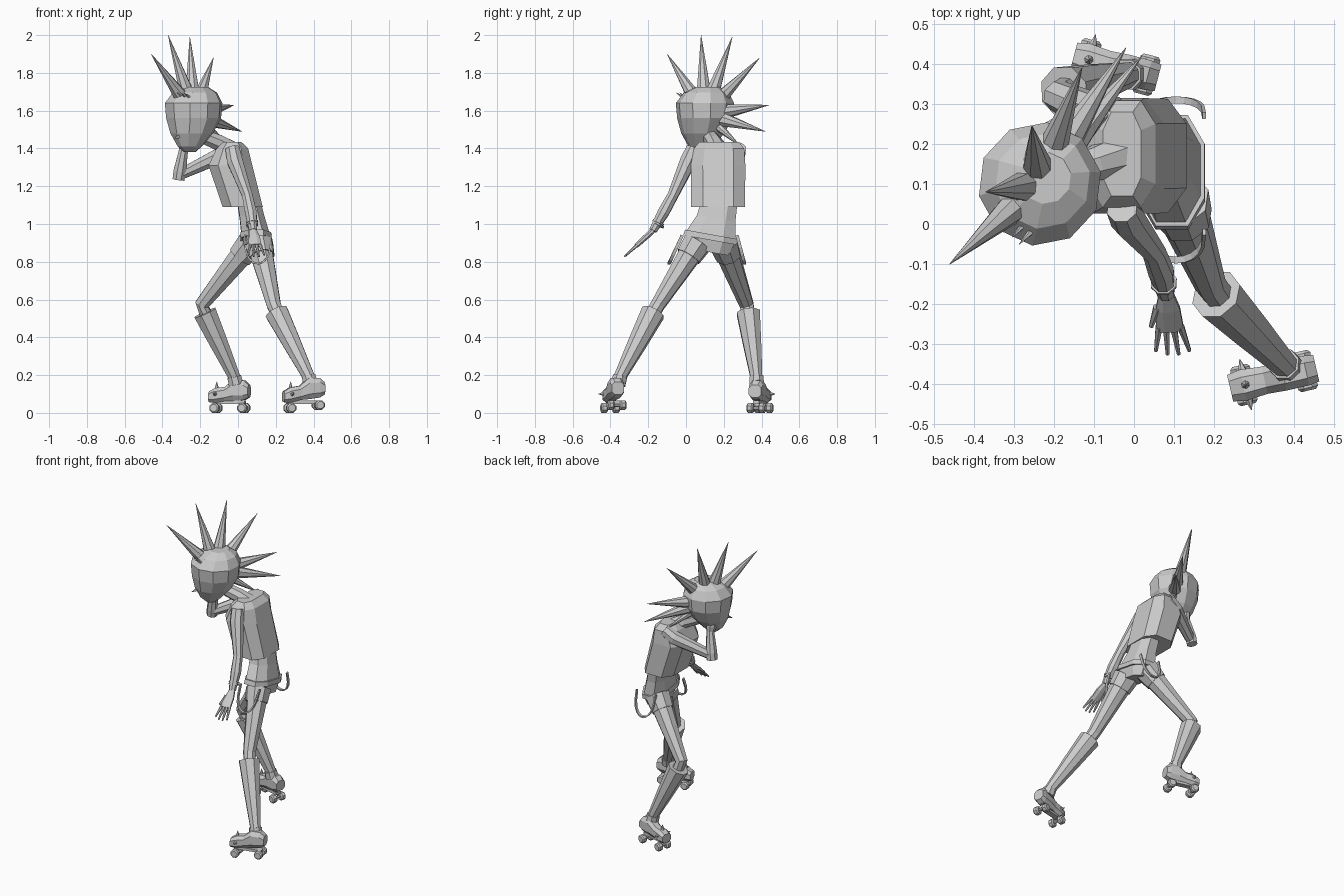
import bpy
import bmesh
import math
from mathutils import Vector

default_cube = bpy.data.objects.get("Cube")
if default_cube:
    bpy.data.objects.remove(default_cube, do_unlink=True)

grey = bpy.data.materials.new("plain grey")
grey.use_nodes = True
grey_colour = (.6, .6, .6, 1)
grey.diffuse_color = grey_colour
grey.node_tree.nodes["Principled BSDF"].inputs["Base Color"].default_value = grey_colour

UP = Vector((0, 0, 1))
ACROSS = Vector((0, 1, 0))


def signed_power(value, power):
    return math.copysign(abs(value) ** power, value)


def loft(name, path, radii, sides=8, side=ACROSS, axis=None, squareness=1.0):
    """Skin rings along a path; a radius is a number or (along side, across side)."""
    path = [Vector(point) for point in path]
    bm = bmesh.new()
    rings = []
    for index, point in enumerate(path):
        after = path[min(index + 1, len(path) - 1)]
        before = path[max(index - 1, 0)]
        tangent = Vector(axis).normalized() if axis else (after - before).normalized()
        u = Vector(side) - tangent * tangent.dot(Vector(side))
        u.normalize()
        v = tangent.cross(u)
        radius = radii[index]
        a, b = radius if isinstance(radius, tuple) else (radius, radius)
        ring = []
        for step in range(sides):
            angle = math.tau * (step + .5) / sides
            c = signed_power(math.cos(angle), squareness)
            s = signed_power(math.sin(angle), squareness)
            ring.append(bm.verts.new(point + u * a * c + v * b * s))
        rings.append(ring)
    for lower, upper in zip(rings, rings[1:]):
        for step in range(sides):
            following = (step + 1) % sides
            bm.faces.new((lower[step], lower[following], upper[following], upper[step]))
    bm.faces.new(rings[0])
    bm.faces.new(rings[-1])
    bmesh.ops.recalc_face_normals(bm, faces=bm.faces)
    mesh = bpy.data.meshes.new(name)
    bm.to_mesh(mesh)
    bm.free()
    mesh.materials.append(grey)
    part = bpy.data.objects.new(name, mesh)
    bpy.context.collection.objects.link(part)
    return part


def spike(name, base, tip, radius, sides=8):
    return loft(name, [base, tip], [radius, .001], sides, side=(.6, -.7, .1))


# Head: tapered egg turned towards the front right
head_centre = Vector((-.235, .1, 1.58))
facing = Vector((-.68, -.73, 0)).normalized()
head_side = UP.cross(facing)
head_levels = [(-.2, .03, .03), (-.17, .03, .065), (-.1, .015, .115), (-.02, 0, .148),
               (.06, 0, .155), (.115, -.01, .12), (.145, -.02, .065)]
loft("head", [head_centre + UP * height + facing * shift for height, shift, _ in head_levels],
     [radius for _, _, radius in head_levels], sides=10, side=head_side, axis=UP)
nose_root = head_centre + facing * .08 - UP * .1
spike("nose", nose_root, nose_root + facing * .07 - UP * .03, .025, sides=4)

# Crest of hair spikes from forehead to nape
crest_tips = [(-.46, -.1, 1.9), (-.37, .08, 2), (-.255, .245, 1.99), (-.13, .39, 1.88),
              (-.02, .44, 1.63), (.02, .42, 1.49), (-.05, .29, 1.41)]
for number, tip in enumerate(crest_tips):
    outward = (Vector(tip) - head_centre).normalized()
    spike(f"hair_spike_{number}", head_centre + outward * .12, tip, .04 if number < 6 else .025)

# Small brow spikes
for offset in (-.025, 0, .025):
    root = head_centre + facing * .1 + head_side * (.04 + offset) + UP * .09
    spike("brow_spike", root, root + facing * .045 + UP * .025, .009, sides=5)

# Neck, torso and hips
loft("neck", [(-.04, .17, 1.39), (-.1, .15, 1.43), (-.2, .12, 1.47)], [.055, .045, .04])
loft("jacket", [(.025, .17, 1.09), (-.04, .17, 1.31), (-.03, .175, 1.4), (-.03, .175, 1.435)],
     [(.15, .112), (.152, .122), (.14, .088), (.11, .05)], axis=UP, squareness=.65)
hip_axis = (0, .18, 1)
loft("hips", [(.1, .13, .85), (.095, .13, .93), (.075, .16, 1.03), (.055, .18, 1.13)],
     [(.1, .06), (.145, .08), (.11, .07), (.1, .065)], axis=hip_axis, squareness=.8)
loft("belt", [(.095, .127, .915), (.095, .133, .945)], [(.153, .088), (.15, .086)],
     axis=hip_axis, squareness=.8)

# Straps hanging in loops on both hips
for name, y, lean in (("left", -.02, -.07), ("right", .27, .04)):
    loop_path = []
    for step in range(11):
        angle = math.pi * step / 10
        drop = math.sin(angle) ** .7
        loop_path.append((.105 + .07 * math.cos(angle), y + lean * drop, .94 - .15 * drop))
    loft(f"{name}_strap", loop_path, [(.012, .006)] * 11, sides=4)

# Legs, boots and skates
legs = {
    "left": dict(hip=(.11, .06, .9), knee=(.19, -.15, .57), cuff=(.205, -.175, .53),
                 ankle=(.385, -.36, .17), heel=(.455, -.36, 0), toe=(.24, -.41, 0), lift=.015),
    "right": dict(hip=(.07, .2, .9), knee=(-.19, .32, .575), cuff=(-.175, .33, .53),
                  ankle=(-.01, .375, .17), heel=(.06, .365, 0), toe=(-.15, .42, 0), lift=0),
}
for name, leg in legs.items():
    hip, knee, cuff, ankle = (Vector(leg[key]) for key in ("hip", "knee", "cuff", "ankle"))
    heel, toe, lift = Vector(leg["heel"]), Vector(leg["toe"]), leg["lift"]
    loft(f"{name}_shorts_leg", [hip, hip.lerp(knee, .22)], [.08, .07])
    loft(f"{name}_thigh", [hip, hip.lerp(knee, .5), knee, cuff.lerp(ankle, .1)],
         [.07, .055, .04, .038])
    loft(f"{name}_boot_shaft", [cuff, cuff.lerp(ankle, .45), ankle], [.066, .052, .032])
    loft(f"{name}_ankle_cuff", [ankle.lerp(cuff, .06), ankle - UP * .02], [.04, .042])
    # Shoe sections run from heel to toe: fraction, height, half width, half height
    stride = toe - heel
    across = UP.cross(stride).normalized()
    sections = [(0, .115, .036, .035), (.12, .12, .04, .055), (.38, .12, .04, .06),
                (.6, .1, .037, .04), (.85, .092, .042, .042), (1, .085, .036, .03)]
    loft(f"{name}_shoe",
         [heel + stride * part + UP * (height + lift * (1 - part)) for part, height, _, _ in sections],
         [(width, tall) for _, _, width, tall in sections],
         side=across, axis=stride, squareness=.75)
    loft(f"{name}_skate_plate", [heel + stride * part + UP * .056 for part in (.1, .9)],
         [(.025, .012)] * 2, sides=4, side=across)
    for part, raised in ((.14, lift), (.84, 0)):
        hub = heel + stride * part + UP * (.026 + raised)
        loft(f"{name}_axle", [hub - across * .04, hub + across * .04], [.009] * 2, 6, side=stride)
        for direction in (-1, 1):
            inner, outer = hub + across * direction * .015, hub + across * direction * .05
            loft(f"{name}_wheel", [inner, inner.lerp(outer, .2), inner.lerp(outer, .8), outer],
                 [.02, .0275, .0275, .02], side=stride)
    for sideways in (-1, 0, 1):
        root = heel + stride * .82 + UP * (.13 if sideways == 0 else .1) + across * sideways * .035
        push = across * sideways * .03 if sideways else UP * .035
        spike(f"{name}_toe_spike", root, root + push, .012, sides=6)

# Arms: the left hangs, the right bends up to the cheek
loft("left_arm", [(-.03, .04, 1.4), (-.015, .01, 1.33), (.05, -.07, 1.15), (.068, -.12, 1.06),
                  (.08, -.175, .965)], [.04, .045, .03, .033, .022])
loft("right_upper_arm", [(-.04, .28, 1.4), (-.1, .27, 1.36), (-.31, .17, 1.26)],
     [.04, .045, .03])
loft("right_forearm", [(-.315, .175, 1.235), (-.308, .17, 1.28), (-.285, .15, 1.41)],
     [.034, .036, .024])
loft("right_palm", [(-.285, .15, 1.4), (-.285, .14, 1.44), (-.29, .135, 1.48)], [.024, .034, .03])
for height in (0, .012):
    loft("bracelet", [(.074, -.145, 1 + height), (.075, -.149, .992 + height)], [.034] * 2)

# Left hand with spread fingers
wrist = Vector((.08, -.175, .965))
reach = Vector((.02, -.17, -.155)).normalized()
hand_side = Vector((1, 0, 0))
knuckles = wrist + reach * .12
loft("left_palm", [wrist, wrist + reach * .05, knuckles],
     [(.02, .016), (.033, .016), (.037, .013)], side=hand_side)
for spread in (-1.5, -.5, .5, 1.5):
    root = knuckles + hand_side * spread * .018 - reach * .01
    length = .1 - .012 * abs(spread)
    loft("left_finger", [root, root + reach * length + hand_side * spread * .01],
         [.01, .005], sides=6, side=hand_side)
thumb_root = wrist + reach * .045 - hand_side * .025
loft("left_thumb", [thumb_root, thumb_root + reach * .065 - hand_side * .022],
     [.012, .006], sides=6, side=hand_side)
